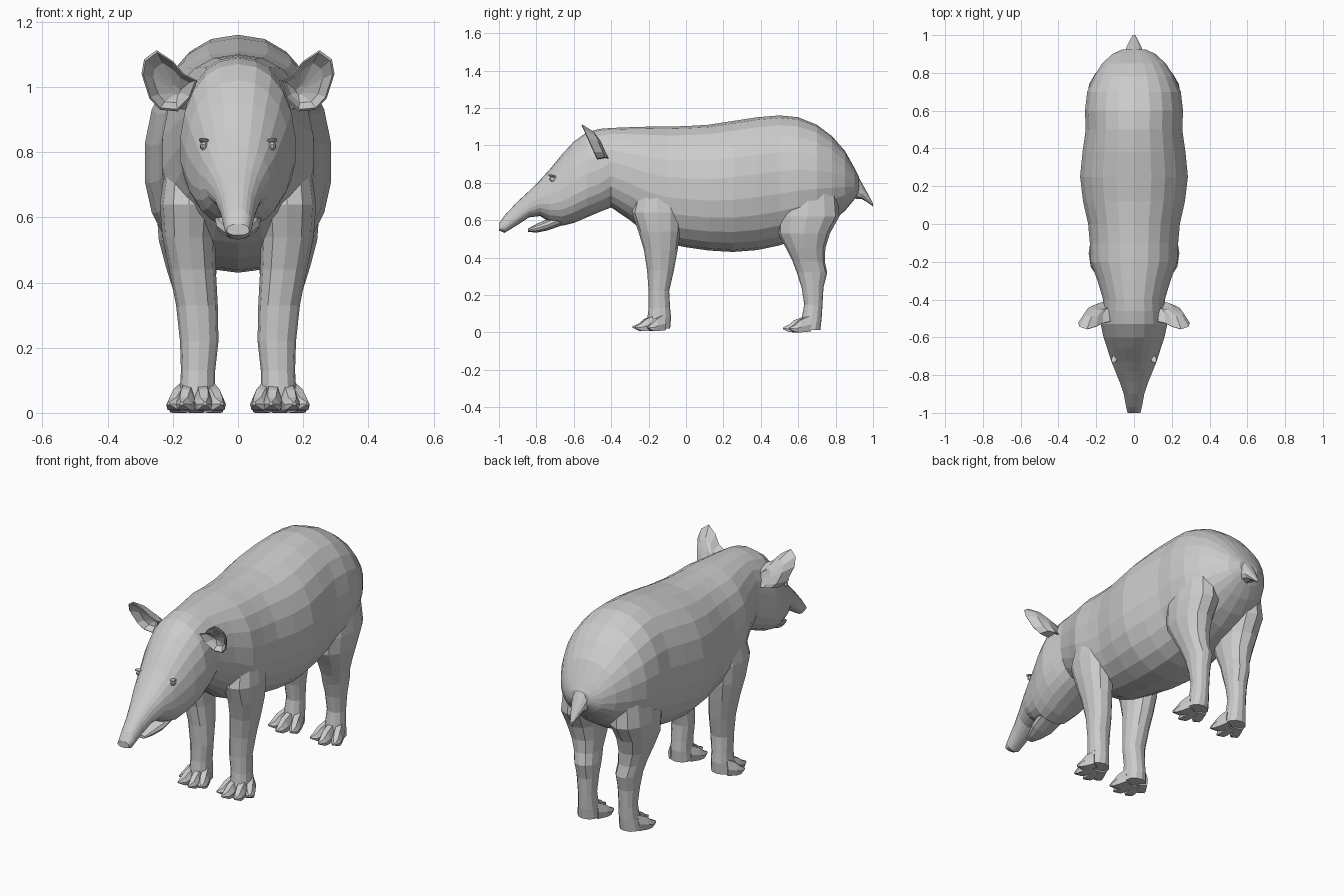
import bpy, bmesh
from math import sin, cos, pi, radians
from mathutils import Vector


def loft(name, rings):
    """Closed skin over a list of equally long point rings."""
    bm = bmesh.new()
    vs = [[bm.verts.new(p) for p in r] for r in rings]
    n = len(vs[0])
    for a, b in zip(vs, vs[1:]):
        for i in range(n):
            j = (i + 1) % n
            bm.faces.new((a[i], a[j], b[j], b[i]))
    bm.faces.new(vs[0])
    bm.faces.new(vs[-1])
    bmesh.ops.recalc_face_normals(bm, faces=bm.faces)
    me = bpy.data.meshes.new(name)
    bm.to_mesh(me)
    bm.free()
    ob = bpy.data.objects.new(name, me)
    bpy.context.collection.objects.link(ob)
    return ob


def spow(v, e):
    return abs(v) ** e * (1 if v >= 0 else -1)


def upright_ring(y, top, bot, w, frac=0.48, n=22):
    """Egg-shaped ring in the xz plane, widest at frac of its height."""
    zw = bot + frac * (top - bot)
    pts = []
    for i in range(n):
        t = 2 * pi * i / n
        c = spow(cos(t), 0.9)
        h = top - zw if c > 0 else zw - bot
        pts.append((w * spow(sin(t), 0.9), y, zw + h * c))
    return pts


def leg_ring(s, z, y0, y1, x0, x1, n=12):
    cx, cy = (x0 + x1) / 2, (y0 + y1) / 2
    rx, ry = (x1 - x0) / 2, (y1 - y0) / 2
    return [(s * (cx + rx * spow(sin(2 * pi * i / n), 0.9)),
             cy + ry * spow(cos(2 * pi * i / n), 0.9), z) for i in range(n)]


def union(base, part):
    m = base.modifiers.new("union", 'BOOLEAN')
    m.operation = 'UNION'
    m.solver = 'EXACT'
    m.object = part
    bpy.context.view_layer.objects.active = base
    bpy.ops.object.modifier_apply(modifier=m.name)
    bpy.data.objects.remove(part)


# Head and torso: y, top, bottom, half width
head = [(-1.0, .58, .545, .034), (-.97, .625, .532, .042), (-.9, .70, .575, .055),
        (-.84, .755, .615, .075), (-.78, .815, .622, .1), (-.73, .87, .59, .12),
        (-.66, .955, .57, .143), (-.6, 1.02, .585, .163), (-.53, 1.07, .615, .178),
        (-.46, 1.088, .645, .172)]
torso = [(-.4, 1.093, .668, .165), (-.3, 1.097, .60, .195), (-.2, 1.1, .52, .233),
         (-.1, 1.1, .475, .236), (0, 1.103, .455, .245), (.12, 1.11, .438, .272),
         (.25, 1.13, .43, .288), (.38, 1.15, .44, .275), (.5, 1.16, .465, .258),
         (.6, 1.15, .50, .262), (.7, 1.11, .54, .25), (.78, 1.05, .59, .215),
         (.85, .97, .65, .17), (.9, .88, .71, .115), (.925, .83, .75, .06)]
body = loft("body", [upright_ring(*r, frac=.41) for r in head] +
            [upright_ring(*r) for r in torso])

# Lower jaw and tail
jaw = [(-.845, .555, .538, .024), (-.80, .58, .533, .042),
       (-.74, .605, .545, .066), (-.65, .65, .577, .075)]
union(body, loft("jaw", [upright_ring(*r, n=12) for r in jaw]))
tail = [(.85, .93, .70, .065), (.9, .868, .715, .055), (.94, .80, .713, .04),
        (.97, .745, .695, .025), (1.0, .69, .673, .007)]
union(body, loft("tail", [upright_ring(*r, n=10) for r in tail]))

# Legs: z, back-front extent, inner-outer extent
front_leg = [(.02, -.215, -.085, .065, .185), (.08, -.206, -.08, .07, .178),
             (.13, -.2, -.085, .07, .175), (.22, -.2, -.09, .06, .178),
             (.33, -.208, -.065, .062, .19), (.44, -.225, -.045, .068, .212),
             (.54, -.255, -.03, .07, .232), (.64, -.29, -.02, .06, .24),
             (.78, -.25, -.05, .08, .22)]
rear_leg = [(.012, .60, .718, .07, .185), (.07, .618, .725, .074, .176),
            (.15, .632, .73, .078, .17), (.24, .618, .735, .072, .178),
            (.32, .592, .755, .065, .187), (.38, .57, .742, .07, .20),
            (.45, .535, .745, .065, .222), (.53, .49, .77, .06, .243),
            (.62, .48, .82, .05, .25), (.74, .50, .81, .06, .235)]
for s in (-1, 1):
    for rows in (front_leg, rear_leg):
        union(body, loft("leg", [leg_ring(s, *r) for r in rows]))


# Hoofed toes: tapered wedges fanned out from each ankle
def toe(name, s, x, y, angle, length, z):
    d = Vector((sin(radians(angle)), -cos(radians(angle)), 0))
    side = Vector((-d.y, d.x, 0))
    rings = []
    for f, w, z0, z1 in ((0, .028, .005, .09), (.5, .028, 0, .065),
                         (.75, .024, .002, .04), (1, .006, .017, .026)):
        ring = []
        for a, h in ((-.8, 0), (.8, 0), (1, .45), (.5, 1), (-.5, 1), (-1, .45)):
            p = Vector((x, y, z + z0 + (z1 - z0) * h)) + d * length * f + side * w * a
            ring.append((s * p.x, p.y, p.z))
        rings.append(ring)
    loft(name, rings)


for s in (-1, 1):
    for x, dy, ang, ln in ((.09, 0, -22, .11), (.112, -.01, -5, .125),
                           (.148, -.005, 12, .12), (.16, .03, 32, .1)):
        toe("front_toe", s, x, -.15 + dy, ang, ln, .007)
    for x, dy, ang, ln in ((.092, 0, -18, .115), (.126, -.02, 2, .122),
                           (.158, 0, 22, .115)):
        toe("rear_toe", s, x, .66 + dy, ang, ln, 0)

# Ears: cupped shells opening forward, rim given as x, z
rim = [(.125, 1.02), (.165, 1.04), (.2, 1.08), (.25, 1.113), (.288, 1.085),
       (.296, 1.04), (.272, .965), (.24, .93), (.185, .925), (.145, .965)]


def ear_ring(s, k, cx, cz, dy):
    return [(s * (cx + (x - .215) * k), -.47 - .45 * (cz + (z - 1.015) * k - .92) + dy,
             cz + (z - 1.015) * k) for x, z in rim]


for s in (-1, 1):
    loft("ear", [ear_ring(s, .15, .19, .99, .045), ear_ring(s, .65, .208, 1.01, .03),
                 ear_ring(s, .93, .215, 1.015, -.004), ear_ring(s, 1, .215, 1.015, 0),
                 ear_ring(s, .75, .2, 1.0, .045), ear_ring(s, .5, .165, .975, .06),
                 ear_ring(s, .35, .125, .955, .05)])

# Eyes with a brow ridge above
for s in (-1, 1):
    for name, z, size in (("eye", .818, (.014, .022, .014)),
                          ("brow", .834, (.016, .03, .007))):
        bpy.ops.mesh.primitive_uv_sphere_add(segments=10, ring_count=6, radius=1,
                                             location=(s * .102, -.71, z))
        ob = bpy.context.object
        ob.name = name
        ob.scale = size
        ob.rotation_euler = (radians(-15), 0, s * radians(20))
